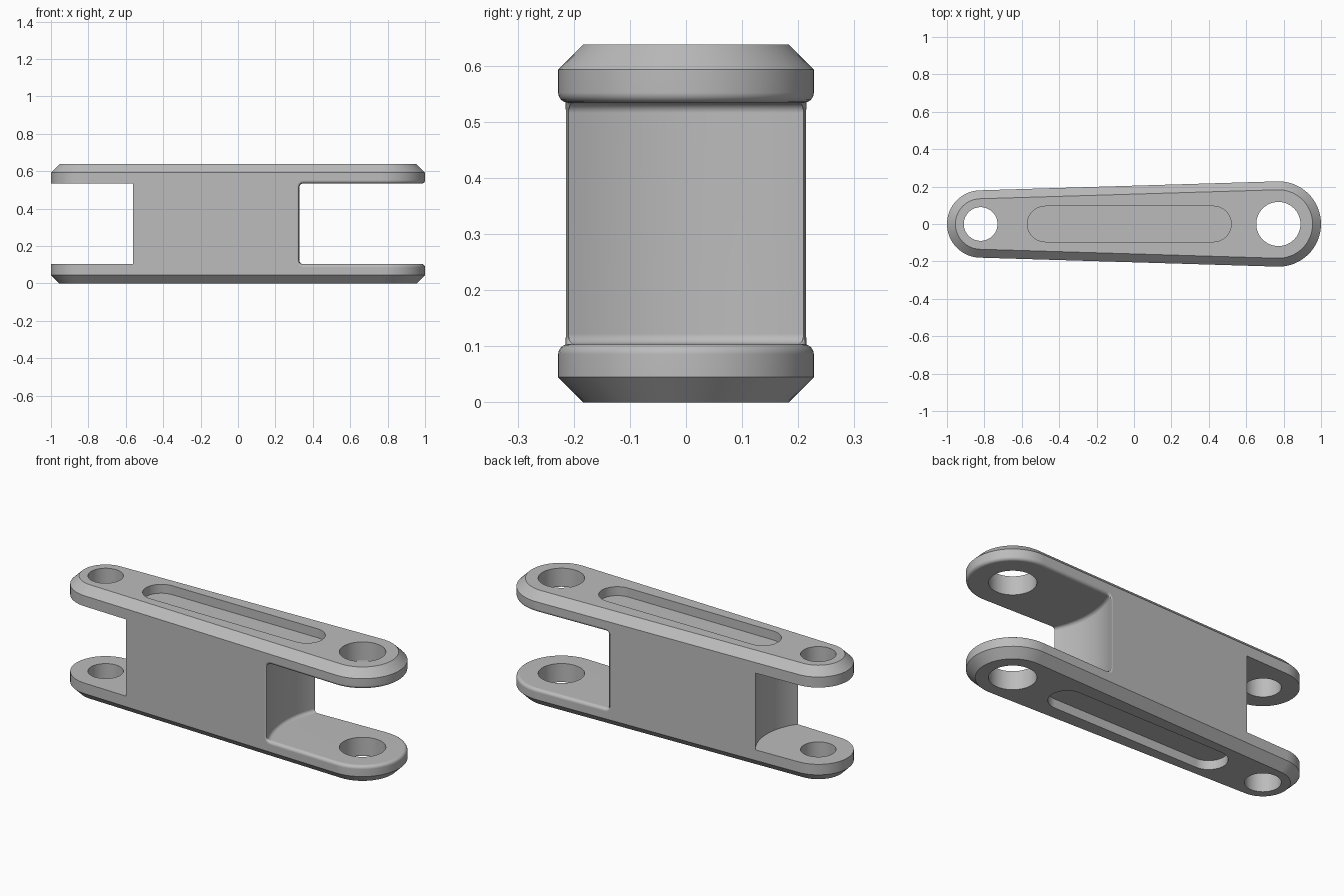
import bpy, bmesh
from math import pi, sin, cos, acos, radians
from mathutils import Vector

cube = bpy.data.objects.get("Cube")
if cube:
    bpy.data.objects.remove(cube, do_unlink=True)

# Main dimensions
HEIGHT, CHAMFER = 0.638, 0.045
SLOT_LOW, SLOT_HIGH = 0.104, 0.534
FILLET = 0.018
LEFT_X, LEFT_R = -0.82, 0.18
RIGHT_X, RIGHT_R = 0.772, 0.228

grey = bpy.data.materials.new("plain grey")
grey.use_nodes = True
colour = (0.5, 0.5, 0.5, 1)
grey.diffuse_color = colour
grey.node_tree.nodes["Principled BSDF"].inputs["Base Color"].default_value = colour


def outline(xa, ra, xb, rb, steps=32):
    """Two end arcs joined by their common tangents."""
    t = acos((ra - rb) / (xb - xa))
    pts = []
    for i in range(steps + 1):
        a = -t + 2 * t * i / steps
        pts.append((xb + rb * cos(a), rb * sin(a)))
    for i in range(steps + 1):
        a = t + (2 * pi - 2 * t) * i / steps
        pts.append((xa + ra * cos(a), ra * sin(a)))
    return pts


def circle(x, r, steps=96):
    return [(x + r * cos(2 * pi * i / steps), r * sin(2 * pi * i / steps))
            for i in range(steps)]


def loft(name, layers):
    """Solid through a stack of (height, outline) layers."""
    bm = bmesh.new()
    rings = [[bm.verts.new((x, y, z)) for x, y in pts] for z, pts in layers]
    n = len(rings[0])
    for low, high in zip(rings, rings[1:]):
        for i in range(n):
            j = (i + 1) % n
            bm.faces.new((low[i], low[j], high[j], high[i]))
    bm.faces.new(rings[0][::-1])
    bm.faces.new(rings[-1])
    bmesh.ops.recalc_face_normals(bm, faces=bm.faces[:])
    mesh = bpy.data.meshes.new(name)
    bm.to_mesh(mesh)
    bm.free()
    obj = bpy.data.objects.new(name, mesh)
    bpy.context.collection.objects.link(obj)
    return obj


# Tapered link body with chamfered top and bottom
body = loft("link_body", [
    (z, outline(LEFT_X, LEFT_R - inset, RIGHT_X, RIGHT_R - inset))
    for z, inset in ((0, CHAMFER), (CHAMFER, 0),
                     (HEIGHT - CHAMFER, 0), (HEIGHT, CHAMFER))])

# Fork slots: sharp on one end, rounded corners on the other
wide = 0.49
rounded = []
for i in range(5):
    a = pi / 2 * i / 4
    rounded.append((SLOT_LOW + FILLET * (1 - cos(a)), wide - FILLET * (1 - sin(a))))
rounded += [(SLOT_LOW + SLOT_HIGH - z, r) for z, r in reversed(rounded)]
cutters = [
    loft("right_slot_cutter", [(z, circle(RIGHT_X, r, 128)) for z, r in rounded]),
    loft("left_slot_cutter", [(z, circle(LEFT_X, 0.32)) for z in (SLOT_LOW, SLOT_HIGH)]),
]
# Pin holes
for name, x, r in (("left_hole_cutter", LEFT_X, 0.09), ("right_hole_cutter", RIGHT_X, 0.118)):
    cutters.append(loft(name, [(z, circle(x, r, 64)) for z in (-0.1, HEIGHT + 0.1)]))
# Long shallow pockets above and below
for name, low, high in (("top_pocket_cutter", HEIGHT - 0.05, HEIGHT + 0.1),
                        ("bottom_pocket_cutter", -0.1, 0.05)):
    pocket = outline(-0.475, 0.095, 0.425, 0.095)
    cutters.append(loft(name, [(low, pocket), (high, pocket)]))

for cutter in cutters:
    cutter.hide_render = True
    mod = body.modifiers.new(cutter.name, "BOOLEAN")
    mod.operation = "DIFFERENCE"
    mod.solver = "EXACT"
    mod.object = cutter

# Bake the cuts
bpy.context.view_layer.update()
graph = bpy.context.evaluated_depsgraph_get()
cut_mesh = bpy.data.meshes.new_from_object(body.evaluated_get(graph))
body.modifiers.clear()
body.data = cut_mesh
for cutter in cutters:
    bpy.data.objects.remove(cutter, do_unlink=True)

# Round the rim of the larger slot
bm = bmesh.new()
bm.from_mesh(cut_mesh)
bmesh.ops.remove_doubles(bm, verts=bm.verts[:], dist=0.0001)
pin = Vector((RIGHT_X, 0))
rim = []
for e in bm.edges:
    mid = (e.verts[0].co + e.verts[1].co) / 2
    if (len(e.link_faces) == 2 and mid.x > 0.2 and SLOT_LOW - 0.01 < mid.z < SLOT_HIGH + 0.01
            and (mid.xy - pin).length > 0.16 and e.calc_face_angle(0) > radians(40)):
        rim.append(e)
bmesh.ops.bevel(bm, geom=rim, offset=FILLET, offset_type="OFFSET", segments=4,
                profile=0.5, affect="EDGES", clamp_overlap=False)
bm.to_mesh(cut_mesh)
bm.free()

# Finish
cut_mesh.materials.clear()
cut_mesh.materials.append(grey)
for p in cut_mesh.polygons:
    p.material_index = 0
bpy.ops.object.select_all(action="DESELECT")
body.select_set(True)
bpy.context.view_layer.objects.active = body
bpy.ops.object.shade_smooth_by_angle(angle=radians(30))
normals = body.modifiers.new("weighted_normals", "WEIGHTED_NORMAL")
normals.keep_sharp = True
